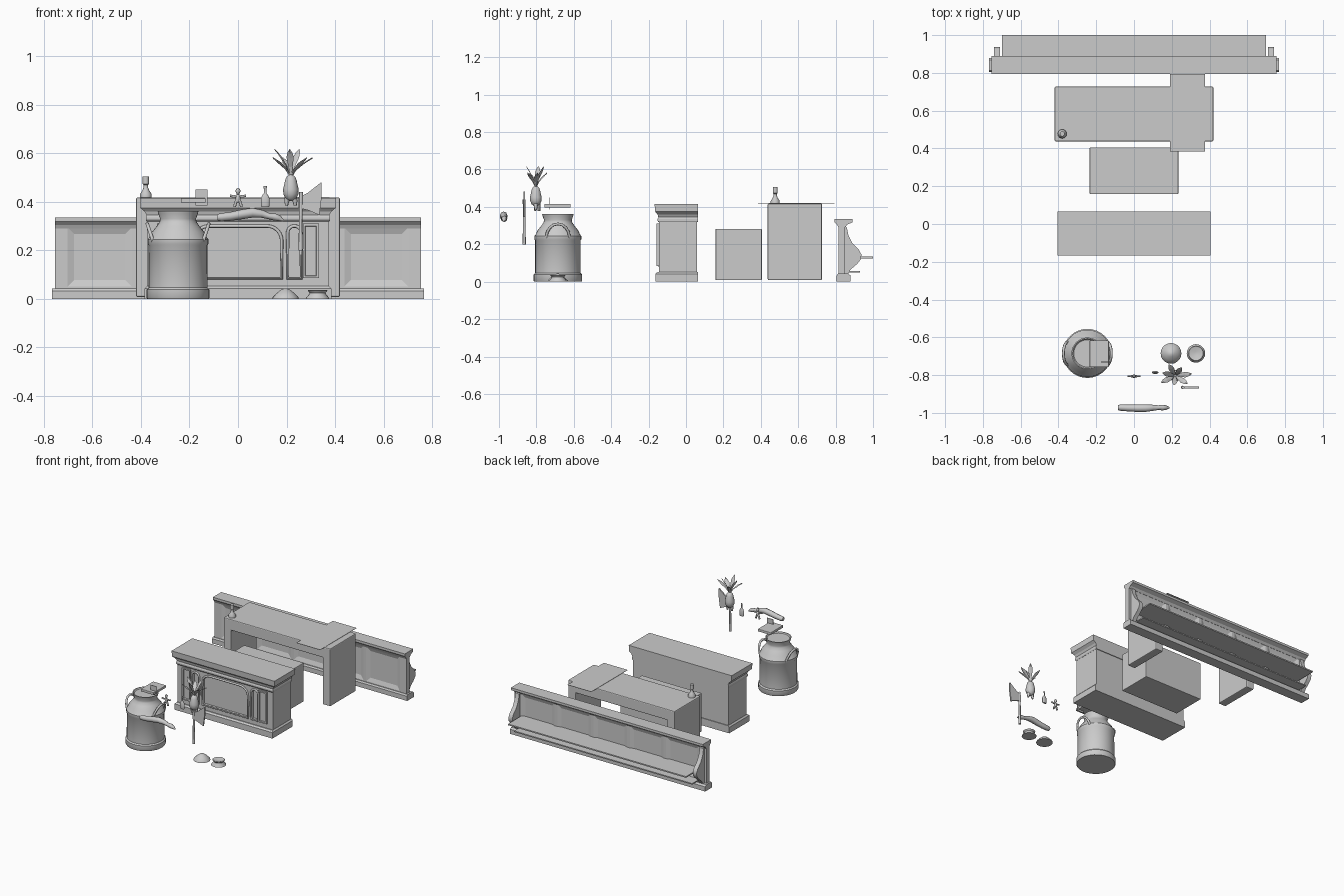
import bpy, bmesh, math
from mathutils import Vector

if "Cube" in bpy.data.objects:
    bpy.data.objects.remove(bpy.data.objects["Cube"])


def finish(name, bm, smooth=False):
    bmesh.ops.recalc_face_normals(bm, faces=bm.faces)
    me = bpy.data.meshes.new(name)
    bm.to_mesh(me)
    bm.free()
    ob = bpy.data.objects.new(name, me)
    bpy.context.collection.objects.link(ob)
    if smooth:
        activate(ob)
        bpy.ops.object.shade_smooth_by_angle(angle=math.radians(40))
    return ob


def activate(ob):
    bpy.ops.object.select_all(action='DESELECT')
    ob.select_set(True)
    bpy.context.view_layer.objects.active = ob


def box_bm(lo, hi):
    bm = bmesh.new()
    bmesh.ops.create_cube(bm, size=1)
    for v in bm.verts:
        v.co = [l + (c + .5) * (h - l) for l, h, c in zip(lo, hi, v.co)]
    return bm


def box(name, lo, hi, bevel=0):
    bm = box_bm(lo, hi)
    if bevel:
        bmesh.ops.bevel(bm, geom=bm.edges[:], offset=bevel, segments=2, profile=.5, affect='EDGES')
    return finish(name, bm)


def prism(name, pts, axis, a, b, smooth=False):
    """Extrude an outline along x (pts = y,z) or y (pts = x,z)."""
    bm = bmesh.new()
    put = (lambda p, t: (t, *p)) if axis == 'x' else (lambda p, t: (p[0], t, p[1]))
    rings = [[bm.verts.new(put(p, t)) for p in pts] for t in (a, b)]
    for r in rings:
        bm.faces.new(r)
    n = len(pts)
    for i in range(n):
        j = (i + 1) % n
        bm.faces.new((rings[0][i], rings[0][j], rings[1][j], rings[1][i]))
    return finish(name, bm, smooth)


def lathe(name, prof, cx, cy, seg=24, sy=1):
    bm = bmesh.new()
    rings = [[bm.verts.new((cx + r * math.cos(2 * math.pi * i / seg),
                            cy + sy * r * math.sin(2 * math.pi * i / seg), z)) for i in range(seg)]
             for r, z in prof]
    for a, b in zip(rings, rings[1:]):
        for i in range(seg):
            j = (i + 1) % seg
            bm.faces.new((a[i], a[j], b[j], b[i]))
    bm.faces.new(rings[0])
    bm.faces.new(rings[-1])
    return finish(name, bm, True)


def tube(name, pts, cyclic=False):
    """Round tube through points (x, y, z, radius)."""
    cu = bpy.data.curves.new(name, 'CURVE')
    cu.dimensions, cu.bevel_depth, cu.bevel_resolution, cu.use_fill_caps = '3D', 1, 2, True
    sp = cu.splines.new('POLY')
    sp.points.add(len(pts) - 1)
    for p, q in zip(sp.points, pts):
        p.co, p.radius = (*q[:3], 1), q[3]
    sp.use_cyclic_u = cyclic
    ob = bpy.data.objects.new(name, cu)
    bpy.context.collection.objects.link(ob)
    activate(ob)
    bpy.ops.object.convert(target='MESH')
    bpy.ops.object.shade_smooth_by_angle(angle=math.radians(50))


def flare(name, steps):
    """Moulding around front and sides: steps = (half width, front y, z), flat back."""
    bm = bmesh.new()
    rings = [[bm.verts.new(p) for p in ((-w, y, z), (w, y, z), (w, .065, z), (-w, .065, z))]
             for w, y, z in steps]
    for a, b in zip(rings, rings[1:]):
        for i in range(4):
            j = (i + 1) % 4
            bm.faces.new((a[i], a[j], b[j], b[i]))
    bm.faces.new(rings[0])
    bm.faces.new(rings[-1])
    return finish(name, bm)


def arch(x0, x1, z0, z1, r):
    pts = [(x0, z0), (x1, z0)]
    for cx, s in ((x1 - r, 0), (x0 + r, 90)):
        for k in range(7):
            a = math.radians(s + 15 * k)
            pts.append((cx + r * math.cos(a), z1 - r + r * math.sin(a)))
    return pts


# Long rear counter: panelled body, base, top, brackets and shelves
bm = box_bm((-.755, .815, .04), (.755, .85, .305))
for x in (-.7125, -.4275, -.1425, .1425, .4275, .7125):
    bmesh.ops.bisect_plane(bm, geom=bm.verts[:] + bm.edges[:] + bm.faces[:],
                           plane_co=(x, 0, 0), plane_no=(1, 0, 0))
bm.normal_update()
panels = [f for f in bm.faces if abs(f.normal.y) > .9 and f.calc_area() > .05]
bmesh.ops.inset_individual(bm, faces=panels, thickness=.015)
bmesh.ops.inset_individual(bm, faces=panels, thickness=.038, depth=-.01)
finish("rear_counter_body", bm)
prism("rear_counter_base", [(.805, 0), (.88, 0), (.88, .033), (.868, .043), (.812, .043), (.805, .033)],
      'x', -.767, .767)
prism("rear_counter_top", [(.815, .29), (.85, .29), (.862, .305), (.89, .318), (.89, .335), (.795, .335),
                           (.795, .318), (.808, .305)], 'x', -.755, .755)
for s in (-1, 1):
    prism("rear_bracket", [(.84, .305), (.86, .29), (.868, .25), (.89, .205), (.925, .17), (.938, .145),
                           (.935, .12), (.915, .095), (.88, .065), (.865, .04), (.84, .04)],
          'x', s * .71, s * .74, True)
box("rear_shelf", (-.7, .84, .125), (.7, 1.0, .134))
box("rear_low_shelf", (-.7, .84, .05), (.7, .93, .058))

# Work table with slab legs, runner cloth and small bottle
T = (-.42, .437, .008), (.42, .727, .418)
bm = bmesh.new()
out = [(-.42, .008), (-.36, .008), (-.36, .34), (.36, .34), (.36, .008), (.42, .008), (.42, .418), (-.42, .418)]
f = bm.faces.new([bm.verts.new((x, T[0][1], z)) for x, z in out])
ext = bmesh.ops.extrude_face_region(bm, geom=[f])
bmesh.ops.translate(bm, vec=(0, .29, 0), verts=[v for v in ext['geom'] if isinstance(v, bmesh.types.BMVert)])
bmesh.ops.recalc_face_normals(bm, faces=bm.faces)
bmesh.ops.bevel(bm, geom=bm.edges[:], offset=.006, segments=2, profile=.5, affect='EDGES')
finish("work_table", bm)
box("table_runner", (.19, .385, .4175), (.377, .793, .42))
lathe("table_bottle", [(.024, .418), (.024, .432), (.014, .447), (.009, .46), (.009, .47), (.013, .473),
                       (.013, .505)], -.38, .477, 16)

# Storage box
box("storage_box", (-.235, .158, .008), (.235, .405, .283), .004)

# Front counter with arched recesses
body = box("front_counter_body", (-.375, -.145, .03), (.375, .06, .35))
for x0, x1, r in ((-.18, .18, .06), (.205, .26, .027), (-.26, -.205, .027)):
    outline = arch(x0, x1, .085, .3, r)
    cut = prism("recess_cutter", outline, 'y', -.2, -.12)
    mod = body.modifiers.new("recess", 'BOOLEAN')
    mod.operation, mod.solver, mod.object = 'DIFFERENCE', 'EXACT', cut
    activate(body)
    bpy.ops.object.modifier_apply(modifier=mod.name)
    bpy.data.objects.remove(cut)
    tube("arch_moulding", [(x, -.145, z, .007) for x, z in outline], True)
for s in (-1, 1):
    bm = box_bm((s * .3 - .033, -.157, .085), (s * .3 + .033, -.14, .31))
    bm.normal_update()
    f = [f for f in bm.faces if f.normal.y < -.9]
    bmesh.ops.inset_individual(bm, faces=f, thickness=.013)
    bmesh.ops.inset_individual(bm, faces=f, thickness=.004, depth=-.008)
    finish("pilaster", bm)
flare("front_base", [(.385, -.163, 0), (.385, -.163, .042), (.376, -.152, .052)])
flare("front_cornice", [(.376, -.147, .318), (.38, -.152, .325), (.38, -.152, .335), (.377, -.148, .345),
                        (.385, -.152, .36), (.403, -.165, .375), (.405, -.168, .415)])

# Milk can
CX, CY = -.247, -.685
lathe("milk_can", [(.127, 0), (.13, .005), (.13, .038), (.122, .046), (.121, .22), (.125, .226), (.125, .245),
                   (.119, .252), (.108, .275), (.088, .3), (.076, .318), (.074, .33), (.082, .352), (.084, .362),
                   (.078, .362), (.072, .355)], CX, CY, 32)
for s in (-1, 1):
    hp = []
    for k in range(9):
        a = math.pi * k / 8
        h = math.sin(a)
        hp.append((CX + s * (.103 + .024 * h), CY + .062 * math.cos(a), .237 + .072 * h, .0075))
    tube("can_handle", hp)

# Plate and upright card above the can
box("floating_plate", (-.235, -.757, .397), (-.133, -.617, .415), .003)
box("upright_card", (-.175, -.732, .385), (-.125, -.729, .45))

# Bone-like limb
tube("carved_limb", [(-.085, -.972, .335, .013), (-.07, -.972, .336, .017), (-.03, -.974, .34, .018),
                     (.02, -.975, .349, .02), (.06, -.975, .355, .02), (.1, -.973, .35, .016),
                     (.13, -.972, .34, .012), (.15, -.972, .338, .015), (.17, -.972, .332, .012),
                     (.187, -.972, .323, .004)])

# Small doll
Y = -.806
tube("doll_body", [(0, Y, .398, .006), (0, Y, .41, .01), (0, Y, .425, .009), (0, Y, .431, .004),
                   (0, Y, .438, .009), (0, Y, .447, .01), (0, Y, .456, .005)])
for s in (-1, 1):
    tube("doll_arm", [(s * .004, Y, .424, .006), (s * .02, Y, .422, .005), (s * .033, Y, .426, .005)])
    tube("doll_leg", [(s * .004, Y, .408, .007), (s * .011, Y, .393, .006), (s * .014, Y, .38, .006)])

# Flat flask
lathe("flask", [(.015, .378), (.018, .384), (.018, .414), (.012, .427), (.005, .436), (.005, .455),
                (.007, .457), (.007, .466)], .112, -.786, 16, .45)

# Root vegetable with leaves and little root legs
RX, RY = .218, -.803
lathe("root_body", [(.006, .403), (.022, .413), (.031, .432), (.032, .452), (.027, .472), (.024, .488),
                    (.018, .503), (.006, .512)], RX, RY, 14)
for s in (-1, 1):
    tube("root_leg", [(RX + s * .012, RY, .42, .013), (RX + s * .017, RY, .402, .01), (RX + s * .018, RY, .384, .006)])
for k in range(7):
    a = 2 * math.pi * k / 7 + .15
    tall = .075 + .035 * (k % 2)
    out_d, side = Vector((math.cos(a), .72 * math.sin(a), 0)), Vector((-math.sin(a), math.cos(a), 0))
    bm, rows = bmesh.new(), []
    for t, w in ((0, .004), (.3, .009), (.65, .015), (.85, .01), (1, .001)):
        c = Vector((RX, RY, .507 + tall * t ** .85)) + out_d * (.005 + (.085 - .02 * (k % 2)) * t ** 1.3)
        rows.append([bm.verts.new(c + side * w * u + Vector((0, 0, dz))) for u, dz in ((-1, 0), (0, -.004), (1, 0), (0, .002))])
    for p, q in zip(rows, rows[1:]):
        for i in range(4):
            j = (i + 1) % 4
            bm.faces.new((p[i], p[j], q[j], q[i]))
    bm.faces.new(rows[0])
    bm.faces.new(rows[-1])
    finish("leaf", bm)

# Hatchet
tube("hatchet_handle", [(.258, -.865, .2, .009), (.258, -.865, .3, .007), (.26, -.865, .44, .008)])
prism("hatchet_blade", [(.25, .42), (.285, .435), (.345, .482), (.345, .42), (.335, .345), (.29, .365),
                        (.25, .375)], 'y', -.87, -.86)

# Heap and brimmed dish on the floor
lathe("heap", [(.055, 0), (.053, .007), (.036, .024), (.018, .038), (.005, .043)], .196, -.685, 20)
lathe("brimmed_dish", [(.049, 0), (.047, .005), (.034, .02), (.033, .025), (.041, .035), (.038, .037),
                       (.01, .03)], .328, -.685, 20)
